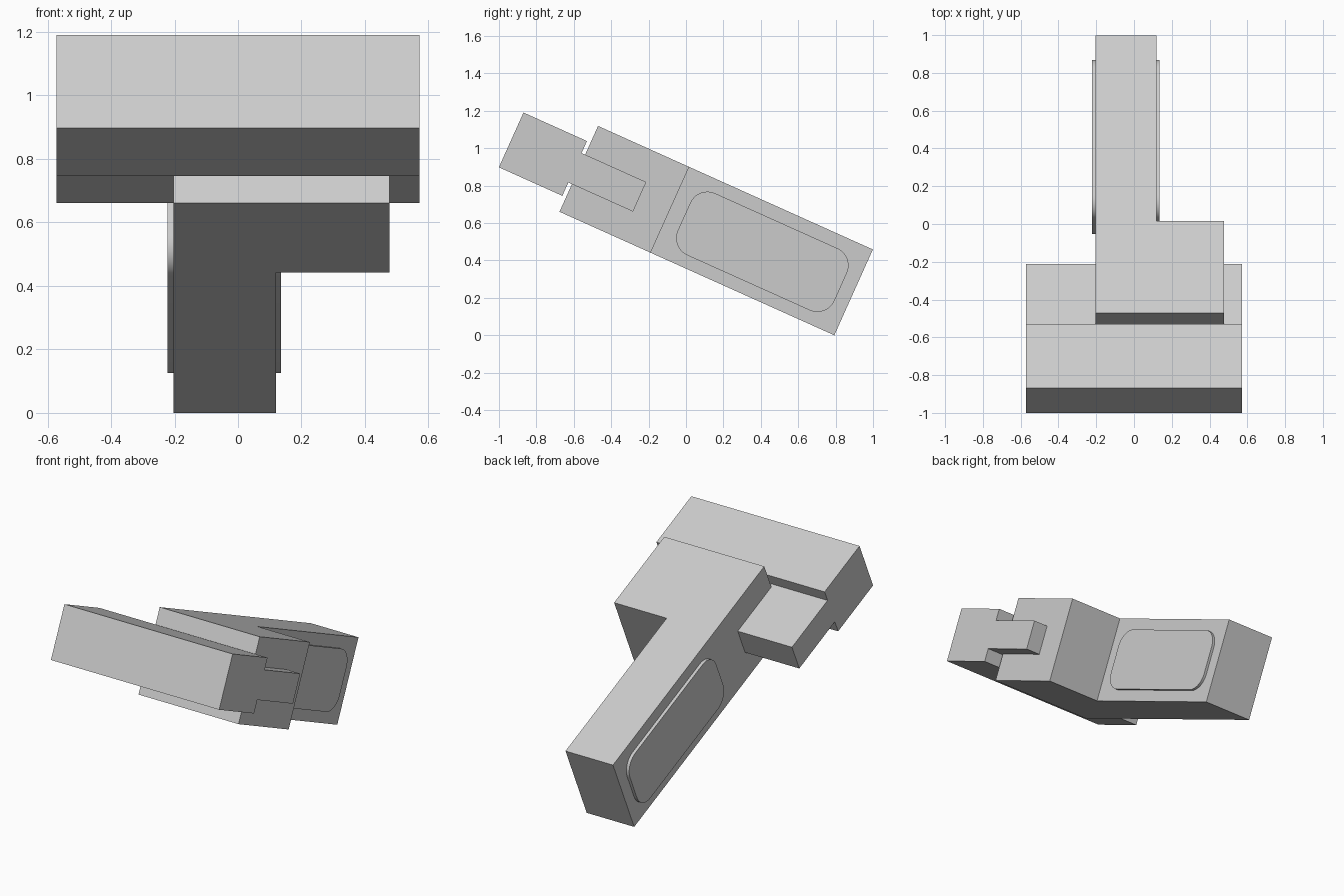
import bpy, bmesh, math
from mathutils import Matrix, Vector

if "Cube" in bpy.data.objects:
    bpy.data.objects.remove(bpy.data.objects["Cube"])

# The whole tool is drawn straight along y, then tilted about x.
# Local origin: lower rear edge of the handle.
TILT = Matrix.Translation((0, 0.793, 0.0)) @ Matrix.Rotation(math.radians(-24.2), 4, 'X')


def prism(name, profile, x0, x1):
    """Extrude a (y, z) outline from x0 to x1 and tilt it."""
    bm = bmesh.new()
    face = bm.faces.new([bm.verts.new((x0, y, z)) for y, z in profile])
    ext = bmesh.ops.extrude_face_region(bm, geom=[face])
    moved = [g for g in ext['geom'] if isinstance(g, bmesh.types.BMVert)]
    bmesh.ops.translate(bm, verts=moved, vec=Vector((x1 - x0, 0, 0)))
    bmesh.ops.recalc_face_normals(bm, faces=bm.faces)
    bm.transform(TILT)
    mesh = bpy.data.meshes.new(name)
    bm.to_mesh(mesh)
    bm.free()
    obj = bpy.data.objects.new(name, mesh)
    bpy.context.collection.objects.link(obj)
    return obj


def rounded_rect(y0, y1, z0, z1, r, steps=10):
    pts = []
    corners = [(y1 - r, z1 - r), (y0 + r, z1 - r), (y0 + r, z0 + r), (y1 - r, z0 + r)]
    for i, (cy, cz) in enumerate(corners):
        for k in range(steps + 1):
            a = math.pi / 2 * (i + k / steps)
            pts.append((cy + r * math.cos(a), cz + r * math.sin(a)))
    return pts


# Body: L-shaped in plan, a narrow handle with a wider block at the front
plan = [(-0.203, -1.611), (0.477, -1.611), (0.477, -1.077),
        (0.12, -1.077), (0.12, 0), (-0.203, 0)]
bm = bmesh.new()
base = bm.faces.new([bm.verts.new((x, y, 0)) for x, y in plan])
ext = bmesh.ops.extrude_face_region(bm, geom=[base])
bmesh.ops.translate(bm, verts=[g for g in ext['geom'] if isinstance(g, bmesh.types.BMVert)],
                    vec=Vector((0, 0, 0.503)))
bmesh.ops.recalc_face_normals(bm, faces=bm.faces)
bm.transform(TILT)
mesh = bpy.data.meshes.new("body")
bm.to_mesh(mesh)
bm.free()
bpy.context.collection.objects.link(bpy.data.objects.new("body", mesh))

# Cross head: thick slab with a thinner tongue running through the body
head = [(-2.004, 0.084), (-1.632, 0.084), (-1.632, 0.162), (-1.253, 0.162),
        (-1.253, 0.335), (-1.632, 0.335), (-1.632, 0.405), (-2.004, 0.405)]
prism("cross_head", head, -0.572, 0.572)

# Raised grip pads on both handle sides
pad = rounded_rect(-0.993, -0.075, 0.068, 0.431, 0.1)
for name, x0, x1 in (("left_grip_pad", -0.222, -0.19), ("right_grip_pad", 0.107, 0.136)):
    obj = prism(name, pad, x0, x1)
    bpy.context.view_layer.objects.active = obj
    obj.select_set(True)
    bpy.ops.object.shade_smooth_by_angle(angle=math.radians(30))
    obj.select_set(False)
